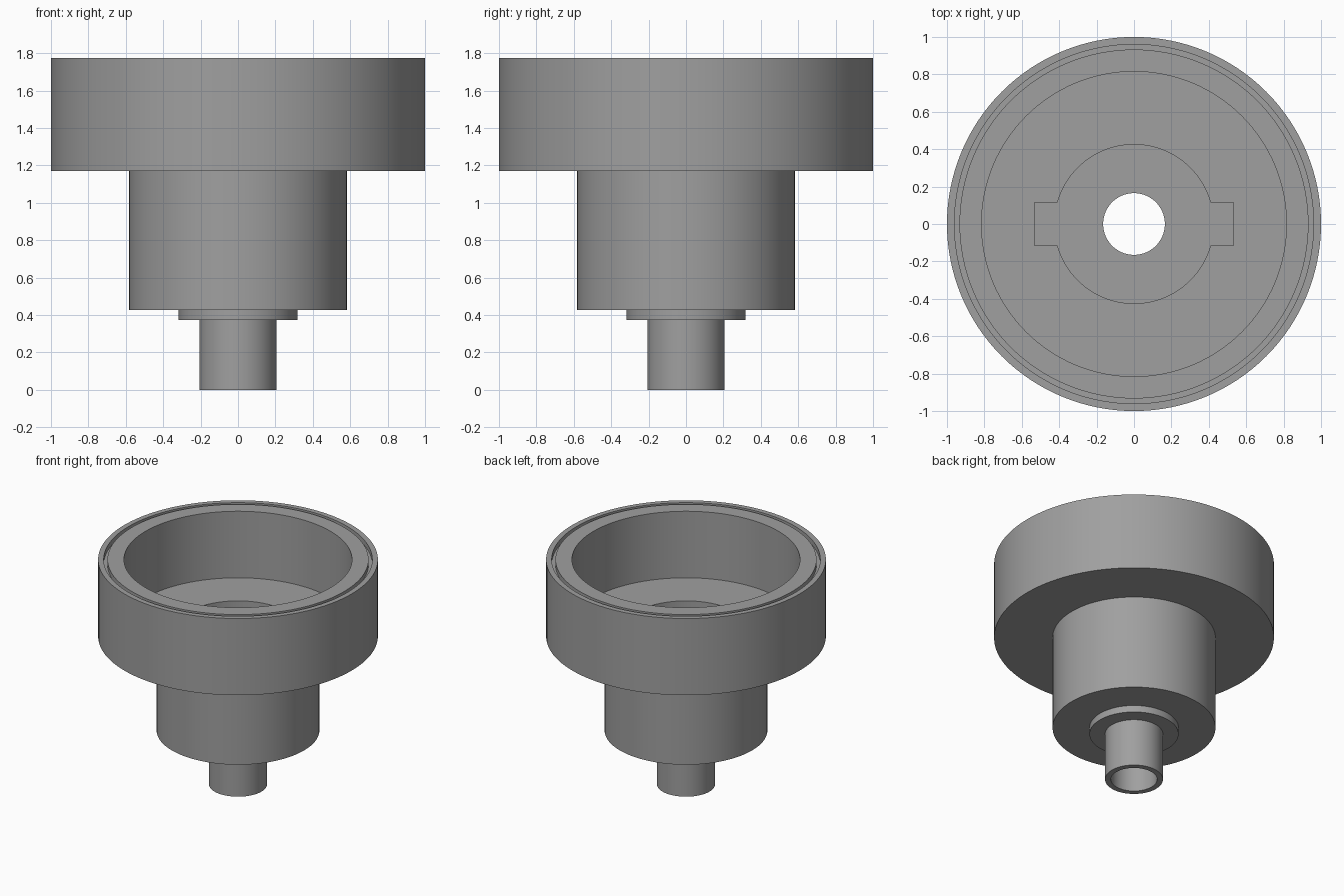
import bpy, bmesh, math

if "Cube" in bpy.data.objects:
    bpy.data.objects.remove(bpy.data.objects["Cube"])

SEG = 128
grey = bpy.data.materials.new("plain_grey")
grey.diffuse_color = (0.35, 0.35, 0.35, 1)
grey.use_nodes = True
grey.node_tree.nodes["Principled BSDF"].inputs["Base Color"].default_value = grey.diffuse_color


def make_object(name, bm):
    bmesh.ops.recalc_face_normals(bm, faces=bm.faces)
    mesh = bpy.data.meshes.new(name)
    bm.to_mesh(mesh)
    bm.free()
    mesh.materials.append(grey)
    obj = bpy.data.objects.new(name, mesh)
    bpy.context.collection.objects.link(obj)
    return obj


def lathe(name, profile):
    """Turn a closed (radius, z) profile around the z axis."""
    bm = bmesh.new()
    rings = [[bm.verts.new((r * math.cos(2 * math.pi * i / SEG),
                            r * math.sin(2 * math.pi * i / SEG), z))
              for i in range(SEG)] for r, z in profile]
    for a, b in zip(rings, rings[1:] + rings[:1]):
        for i in range(SEG):
            j = (i + 1) % SEG
            bm.faces.new((a[i], a[j], b[j], b[i]))
    return make_object(name, bm)


def keyed_prism(name, radius, half_len, half_wid, z0, z1):
    """Round prism with a rectangular key on the left and right."""
    start = math.asin(half_wid / radius)
    n = SEG // 2
    arc = [start + (math.pi - 2 * start) * i / n for i in range(n + 1)]
    half = [(half_len, half_wid)]
    half += [(radius * math.cos(a), radius * math.sin(a)) for a in arc]
    half += [(-half_len, half_wid)]
    outline = half + [(-x, -y) for x, y in half]
    bm = bmesh.new()
    base = bm.faces.new([bm.verts.new((x, y, z0)) for x, y in outline])
    top = bmesh.ops.extrude_face_region(bm, geom=[base])["geom"]
    bmesh.ops.translate(bm, vec=(0, 0, z1 - z0),
                        verts=[v for v in top if isinstance(v, bmesh.types.BMVert)])
    return make_object(name, bm)


# Stepped housing: spout, collar, neck, cup, seal groove, bowl, through hole
housing = lathe("stepped_housing", [
    (0.165, 0), (0.207, 0), (0.207, 0.374), (0.318, 0.374), (0.318, 0.427),
    (0.582, 0.427), (0.582, 1.17), (1.0, 1.17), (1.0, 1.775),
    (0.96, 1.775), (0.96, 1.735), (0.933, 1.735), (0.933, 1.775),
    (0.815, 1.775), (0.815, 1.25), (0.165, 1.25)])

# Keyed bore sunk into the bowl floor
cutter = keyed_prism("keyed_bore_cutter", 0.425, 0.532, 0.115, 0.51, 1.4)
cutter.hide_render = True
cut = housing.modifiers.new("keyed_bore", "BOOLEAN")
cut.operation = "DIFFERENCE"
cut.solver = "EXACT"
cut.object = cutter

bpy.context.view_layer.objects.active = housing
housing.select_set(True)
bpy.ops.object.modifier_apply(modifier=cut.name)
bpy.data.objects.remove(cutter)
bpy.ops.object.shade_smooth_by_angle(angle=math.radians(30))
